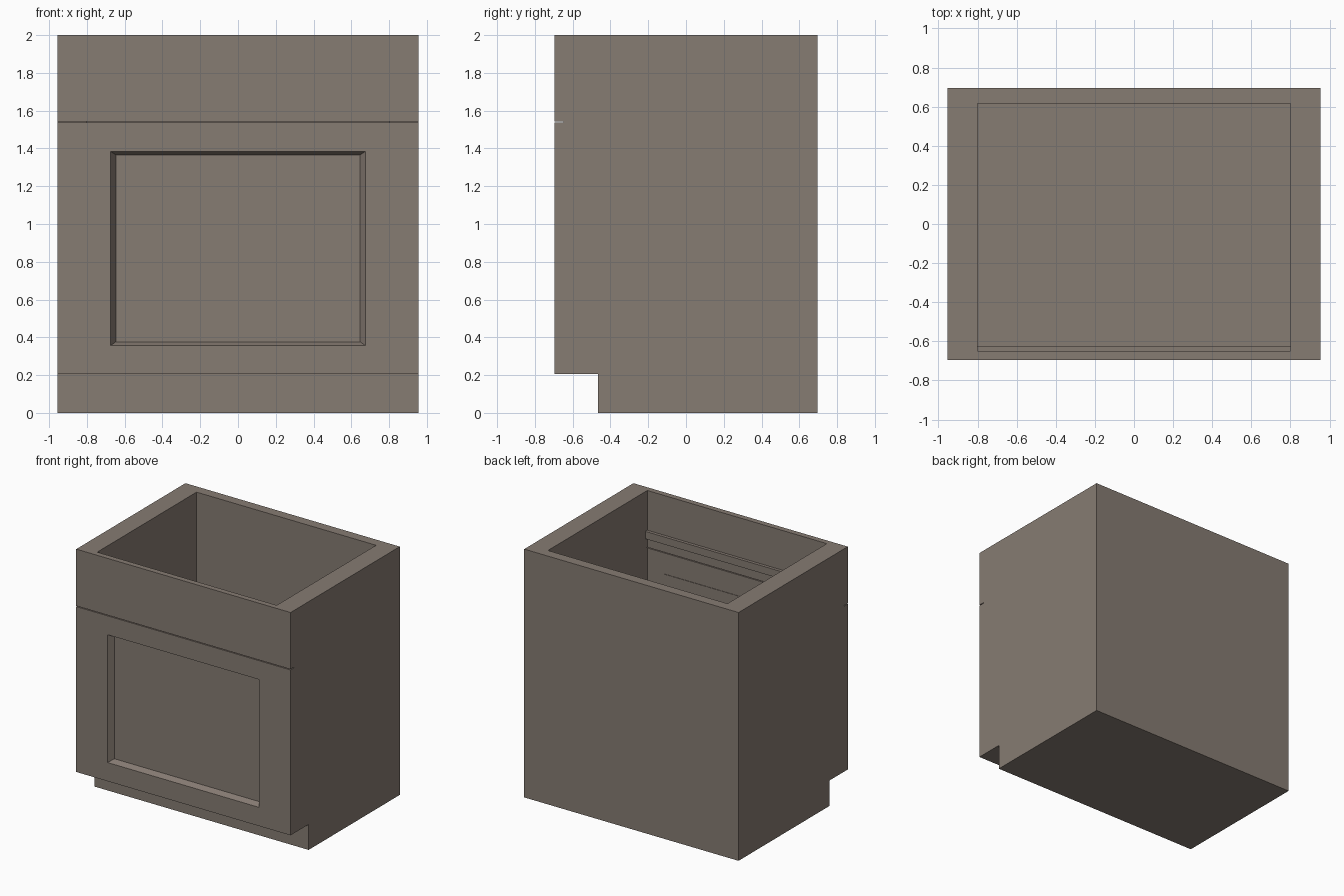
import bpy, bmesh

if "Cube" in bpy.data.objects:
    bpy.data.objects.remove(bpy.data.objects["Cube"])


def make(name, verts, faces):
    mesh = bpy.data.meshes.new(name)
    mesh.from_pydata(verts, [], faces)
    bm = bmesh.new()
    bm.from_mesh(mesh)
    bmesh.ops.recalc_face_normals(bm, faces=bm.faces)
    bm.to_mesh(mesh)
    bm.free()
    ob = bpy.data.objects.new(name, mesh)
    bpy.context.collection.objects.link(ob)
    mat = bpy.data.materials.get("taupe") or bpy.data.materials.new("taupe")
    mat.diffuse_color = (0.24, 0.20, 0.17, 1)
    mat.use_nodes = True
    mat.node_tree.nodes["Principled BSDF"].inputs["Base Color"].default_value = mat.diffuse_color
    mesh.materials.append(mat)
    return ob


def loft(name, a, b):
    """Solid between two matching closed outlines."""
    n = len(a)
    sides = [(i, (i + 1) % n, n + (i + 1) % n, n + i) for i in range(n)]
    return make(name, a + b, [tuple(range(n)), tuple(range(n, 2 * n))] + sides)


def rect(x, y, z0, z1):
    return [(-x, y, z0), (x, y, z0), (x, y, z1), (-x, y, z1)]


def slab(name, x, y0, y1, z0, z1):
    return loft(name, rect(x, y0, z0, z1), rect(x, y1, z0, z1))


def cut(ob, cutter):
    cutter.hide_render = True
    mod = ob.modifiers.new("cut", 'BOOLEAN')
    mod.operation = 'DIFFERENCE'
    mod.solver = 'EXACT'
    mod.object = cutter
    bpy.context.view_layer.objects.active = ob
    bpy.ops.object.modifier_apply(modifier=mod.name)
    bpy.data.objects.remove(cutter)


# Cabinet body: side profile with toe kick, extruded across the width
W = 0.955
profile = [(-0.695, 0.205), (-0.465, 0.205), (-0.465, 0), (0.695, 0),
           (0.695, 2), (-0.695, 2)]
body = loft("cabinet_body", [(-W, y, z) for y, z in profile],
            [(W, y, z) for y, z in profile])

# Open interior, gap above the door, and bevelled door opening
cut(body, slab("cavity_cutter", 0.8, -0.65, 0.615, 0.28, 2.2))
cut(body, slab("gap_cutter", 1.1, -0.8, -0.649, 1.537, 1.543))
cut(body, loft("door_cutter", rect(0.705, -0.743, 0.333, 1.405),
               rect(0.645, -0.647, 0.378, 1.365)))

# Recessed door panel
slab("door_panel", 0.65, -0.649, -0.645, 0.374, 1.369)

# Rail behind the upper front
slab("inner_rail", 0.8, -0.65, -0.625, 1.62, 1.68)
